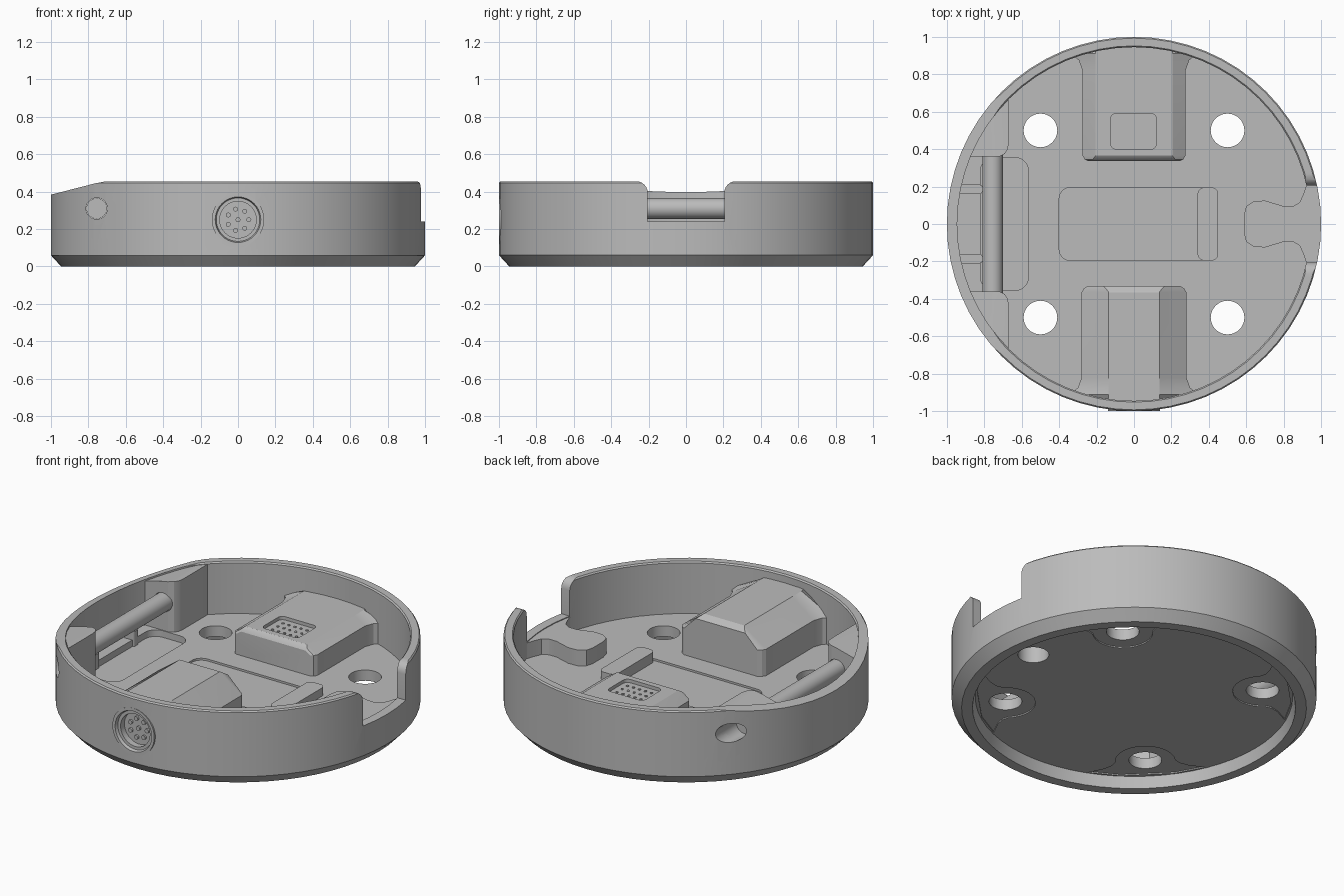
import bpy, bmesh, math
from math import pi, sin, cos
from mathutils import Matrix

if "Cube" in bpy.data.objects:
    bpy.data.objects.remove(bpy.data.objects["Cube"])

grey = bpy.data.materials.new("plain grey")
grey.use_nodes = True
grey.diffuse_color = (0.5, 0.5, 0.5, 1)
for node in grey.node_tree.nodes:
    if node.type == 'BSDF_PRINCIPLED':
        node.inputs["Base Color"].default_value = (0.5, 0.5, 0.5, 1)

UNDER, FLOOR, TOP, SUNK = 0.068, 0.14, 0.455, 0.13
parts = []


def finish(name, bm, keep=True):
    bmesh.ops.recalc_face_normals(bm, faces=bm.faces[:])
    mesh = bpy.data.meshes.new(name)
    bm.to_mesh(mesh)
    bm.free()
    mesh.materials.append(grey)
    ob = bpy.data.objects.new(name, mesh)
    bpy.context.collection.objects.link(ob)
    ob.hide_render = not keep
    if keep:
        parts.append(ob)
    return ob


def prism(name, pts, lo, hi, axis='z', keep=True):
    """Extrude a 2D outline along one axis."""
    place = {'z': lambda a, b, h: (a, b, h),
             'y': lambda a, b, h: (a, h, b),
             'x': lambda a, b, h: (h, a, b)}[axis]
    bm = bmesh.new()
    ends = [[bm.verts.new(place(a, b, h)) for a, b in pts] for h in (lo, hi)]
    bm.faces.new(ends[0])
    bm.faces.new(ends[1])
    for i in range(len(pts)):
        j = (i + 1) % len(pts)
        bm.faces.new((ends[0][i], ends[0][j], ends[1][j], ends[1][i]))
    return finish(name, bm, keep)


def lathe(name, profile, steps, matrix=Matrix()):
    bm = bmesh.new()
    vs = [bm.verts.new((r, 0, z)) for r, z in profile]
    es = [bm.edges.new(pair) for pair in zip(vs, vs[1:])]
    bmesh.ops.spin(bm, geom=vs + es, cent=(0, 0, 0), axis=(0, 0, 1),
                   angle=2 * pi, steps=steps)
    bmesh.ops.remove_doubles(bm, verts=bm.verts[:], dist=1e-4)
    bm.transform(matrix)
    return finish(name, bm)


def loft(name, sections):
    bm = bmesh.new()
    rings = [[bm.verts.new((x, y, z)) for x, z in outline] for y, outline in sections]
    for a, b in zip(rings, rings[1:]):
        for i in range(len(a)):
            j = (i + 1) % len(a)
            bm.faces.new((a[i], a[j], b[j], b[i]))
    bm.faces.new(rings[0])
    bm.faces.new(rings[-1])
    return finish(name, bm)


def circle(cx, cy, r, n=32):
    return [(cx + r * cos(2 * pi * i / n), cy + r * sin(2 * pi * i / n)) for i in range(n)]


def rounded(x0, x1, y0, y1, r, n=6):
    corners = ((x1 - r, y1 - r), (x0 + r, y1 - r), (x0 + r, y0 + r), (x1 - r, y0 + r))
    return [(cx + r * cos(pi / 2 * (k + i / n)), cy + r * sin(pi / 2 * (k + i / n)))
            for k, (cx, cy) in enumerate(corners) for i in range(n + 1)]


def mirrored(half):
    return half + [(x, -y) for x, y in reversed(half)]


def cut(cutter, *targets):
    for ob in targets:
        mod = ob.modifiers.new("cut", 'BOOLEAN')
        mod.operation, mod.solver, mod.object = 'DIFFERENCE', 'EXACT', cutter
        bpy.context.view_layer.objects.active = ob
        bpy.ops.object.modifier_apply(modifier=mod.name)
    bpy.data.objects.remove(cutter)


def cutter(pts, lo, hi, axis='z'):
    return prism("cutter", pts, lo, hi, axis, keep=False)


# Round tray with chamfered foot and recessed underside
tray = lathe("tray", [(0, UNDER), (0.87, UNDER), (0.885, 0), (0.945, 0), (1, 0.06),
                      (1, 0.447), (0.993, TOP), (0.952, TOP), (0.945, 0.447),
                      (0.945, FLOOR), (0, FLOOR)], 64)


# Docking blocks against the back and front walls, with flared roots
def dock(name, side, base, half_top, shoulder, top, nose):
    rows = [nose, (0.345, -0.012, half_top + 0.015, top - 0.013), (0.365, 0, half_top, top),
            (0.82, 0, half_top, top), (0.875, 0.02, half_top, top),
            (0.91, 0.06, half_top, top), (0.955, -0.03, half_top, top)]
    sections = []
    for y, flare, t, z in rows:
        b = base + flare
        sections.append((side * y, [(-b, SUNK), (-b, shoulder), (-t, z),
                                    (t, z), (b, shoulder), (b, SUNK)]))
    return loft(name, sections)


back_dock = dock("back_dock", 1, 0.275, 0.205, 0.265, 0.31, (0.337, -0.03, 0.215, 0.285))
front_dock = dock("front_dock", -1, 0.28, 0.135, 0.30, 0.405, (0.33, -0.035, 0.165, 0.38))

# Contact window on the back block
cut(cutter(rounded(-0.125, 0.12, 0.40, 0.59, 0.03), 0.29, 0.5), back_dock)
for ix in range(5):
    for iy in range(3):
        prism("contact", circle((ix - 2) * 0.04, 0.495 + (iy - 1) * 0.05, 0.008, 8), 0.285, 0.295)

# Sloped supports for the cross rod
support_half = [(-0.67, 0.695), (-0.67, 0.43), (-0.675, 0.40), (-0.69, 0.375), (-0.72, 0.36),
                (-0.90, 0.36), (-0.80, 0.54)]
supports = [prism(n + "_rod_support", [(x, s * y) for x, y in support_half], SUNK, 0.445)
            for n, s in (("back", 1), ("front", -1))]
slope = [(-0.70, TOP + 0.001), (-0.76, 0.445), (-1.1, 0.358), (-1.1, 0.6), (-0.70, 0.6)]
cut(cutter(slope, -1.1, 1.1, 'y'), tray)
cut(cutter([(x, z - 0.01) for x, z in slope], -1.1, 1.1, 'y'), *supports)

# Cross rod and its bores
cut(cutter(circle(-0.755, 0.31, 0.057), -1.1, 1.1, 'y'), tray, *supports)
prism("cross_rod", circle(-0.755, 0.31, 0.055), -0.52, 0.52, 'y')

# Pocket below the rod, with two ribs beside it
cut(cutter(rounded(-0.82, -0.565, -0.355, 0.355, 0.07), 0.10, 0.2), tray)
for n, s in (("back", 1), ("front", -1)):
    prism(n + "_rib", rounded(-0.955, -0.81, s * 0.185 - 0.025, s * 0.185 + 0.025, 0.015), 0.09, 0.19)

# Shallow central slot and stop bar
cut(cutter(rounded(-0.40, 0.45, -0.195, 0.195, 0.06), FLOOR - 0.012, 0.2), tray)
prism("stop_bar", rounded(0.34, 0.45, -0.195, 0.195, 0.035), 0.12, 0.19)

# Side notch with rounded upper corners
notch = [(0.205, 0.24)] + [(0.265 - 0.06 * cos(a * pi / 12), 0.395 + 0.06 * sin(a * pi / 12))
                           for a in range(7)] + [(0.265, 0.6)]
cut(cutter(notch + [(-y, z) for y, z in reversed(notch)], 0.8, 1.1, 'x'), tray)

# Keyed pad inside the notch
pad = prism("keyed_pad", mirrored([
    (0.588, 0.05), (0.60, 0.095), (0.64, 0.122), (0.70, 0.125), (0.75, 0.11), (0.80, 0.095),
    (0.85, 0.095), (0.885, 0.115), (0.905, 0.16), (0.92, 0.205), (0.95, 0.21)]), SUNK, 0.235)

# Underside outlines around the mounting holes, then the holes
for k in range(4):
    a = pi / 4 + k * pi / 2
    half = [(0.707 + 0.165 * cos(t * pi / 16), 0.165 * sin(t * pi / 16)) for t in range(15, 7, -1)]
    half += [(0.74, 0.185), (0.77, 0.23), (0.80, 0.32), (0.85, 0.15)]
    spun = [(u * cos(a) - v * sin(a), u * sin(a) + v * cos(a)) for u, v in mirrored(half)]
    cut(cutter(spun, 0.03, UNDER + 0.007), tray)
    cut(cutter(circle(0.7071 * cos(a), 0.7071 * sin(a), 0.09), -0.1, 0.3), tray)
cut(cutter(circle(0.72, 0, 0.085), -0.1, 0.2), tray, pad)

# Round socket with pins on the front wall
cut(cutter(circle(0, 0.25, 0.139, 40), -1.1, -0.935, 'y'), tray, front_dock)
to_front = Matrix.Translation((0, 0, 0.25)) @ Matrix.Rotation(pi / 2, 4, 'X')
lathe("socket", [(0, 0.945), (0.098, 0.945), (0.098, 0.982), (0.116, 0.982), (0.122, 1.0),
                 (0.14, 1.0), (0.14, 0.92), (0, 0.92)], 40, to_front)
for x, z in [(0, 0.25)] + circle(0, 0.25, 0.058, 7):
    prism("socket_pin", circle(x, z, 0.013, 12), -0.957, -0.94, 'y')

# Smooth curved walls, keep crisp edges
bpy.ops.object.select_all(action='DESELECT')
for ob in parts:
    ob.select_set(True)
bpy.context.view_layer.objects.active = tray
bpy.ops.object.shade_smooth_by_angle(angle=math.radians(25))
